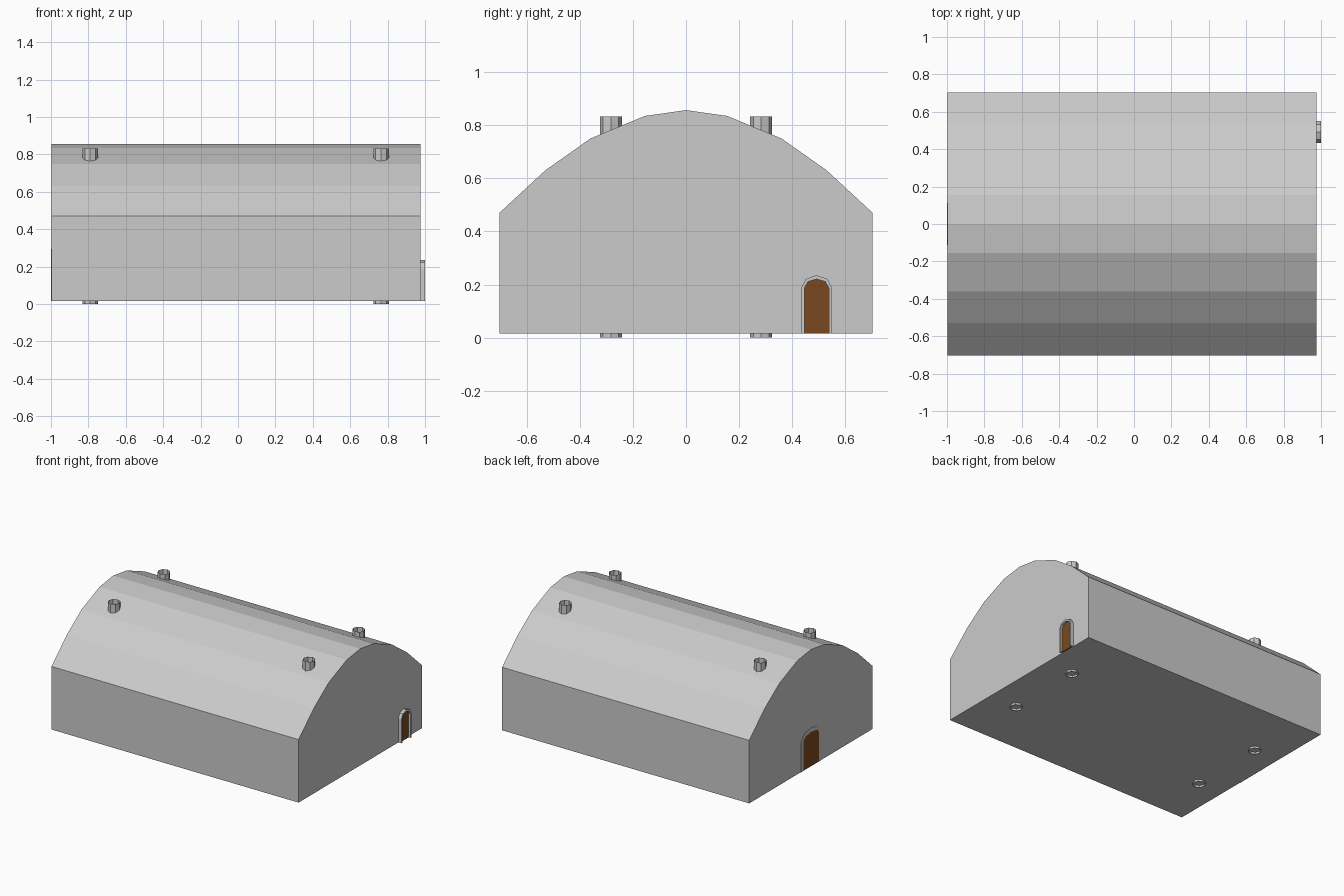
import bpy, bmesh, math

if "Cube" in bpy.data.objects:
    bpy.data.objects.remove(bpy.data.objects["Cube"])

BASE = 0.015


def finish(bm, name, mat=None, closed=True):
    if closed:
        bmesh.ops.recalc_face_normals(bm, faces=bm.faces)
    mesh = bpy.data.meshes.new(name)
    bm.to_mesh(mesh)
    bm.free()
    obj = bpy.data.objects.new(name, mesh)
    bpy.context.collection.objects.link(obj)
    if mat:
        mesh.materials.append(mat)
    return obj


def prism(name, profile, x0, x1, mat=None):
    """Extrude a closed (y, z) profile along x."""
    bm = bmesh.new()
    a, b = ([bm.verts.new((x, y, z)) for y, z in profile] for x in (x0, x1))
    n = len(profile)
    bm.faces.new(a)
    bm.faces.new(b[::-1])
    for i in range(n):
        j = (i + 1) % n
        bm.faces.new((a[i], a[j], b[j], b[i]))
    return finish(bm, name, mat)


def arch(cy, half, spring, top, steps):
    """Open arch outline from one foot over the crown to the other foot."""
    pts = [(cy + half, BASE)]
    for i in range(steps + 1):
        t = math.pi * i / steps
        pts.append((cy + half * math.cos(t), spring + (top - spring) * math.sin(t)))
    return pts + [(cy - half, BASE)]


def doorway(side, cy, half, spring, top, border, wall_x, face_x, panel_x):
    # Arched stone surround
    outer = arch(cy, half, spring, top, 4)
    inner = arch(cy, half - border, spring, top - border * 1.2, 4)
    bm = bmesh.new()
    rings = [[bm.verts.new((x, y, z)) for y, z in pts]
             for x, pts in ((wall_x, outer), (face_x, outer), (face_x, inner), (wall_x, inner))]
    n = len(outer)
    for k in range(4):
        r, s = rings[k], rings[(k + 1) % 4]
        for i in range(n - 1):
            bm.faces.new((r[i], r[i + 1], s[i + 1], s[i]))
    for i in (0, n - 1):
        bm.faces.new([r[i] for r in rings])
    finish(bm, side + "_door_frame")
    # Wooden door leaf
    prism(side + "_door", inner, wall_x, panel_x, wood)


wood = bpy.data.materials.new("wood")
wood.diffuse_color = (0.195, 0.066, 0.014, 1)
wood.use_nodes = True
wood.node_tree.nodes["Principled BSDF"].inputs["Base Color"].default_value = wood.diffuse_color

# Hall with a faceted barrel roof
half_roof = [(0.703, BASE), (0.703, 0.47), (0.53, 0.63), (0.36, 0.75), (0.155, 0.835)]
profile = half_roof + [(0, 0.857)] + [(-y, z) for y, z in reversed(half_roof)]
prism("hall", profile, -0.997, 0.976)

# Doors on both end walls
doorway("right", 0.492, 0.058, 0.187, 0.235, 0.012, 0.976, 1.0, 0.986)
doorway("left", 0.0, 0.113, 0.23, 0.293, 0.024, -0.997, -1.0, -0.9985)

# Open octagonal flues running from floor to above the roof
for x in (-0.79, 0.765):
    for y in (-0.283, 0.283):
        bm = bmesh.new()
        bmesh.ops.create_cone(bm, cap_ends=False, segments=8,
                              radius1=0.0415, radius2=0.0415, depth=0.832)
        bmesh.ops.translate(bm, verts=bm.verts, vec=(x, y, 0.416))
        finish(bm, "flue", closed=False)
